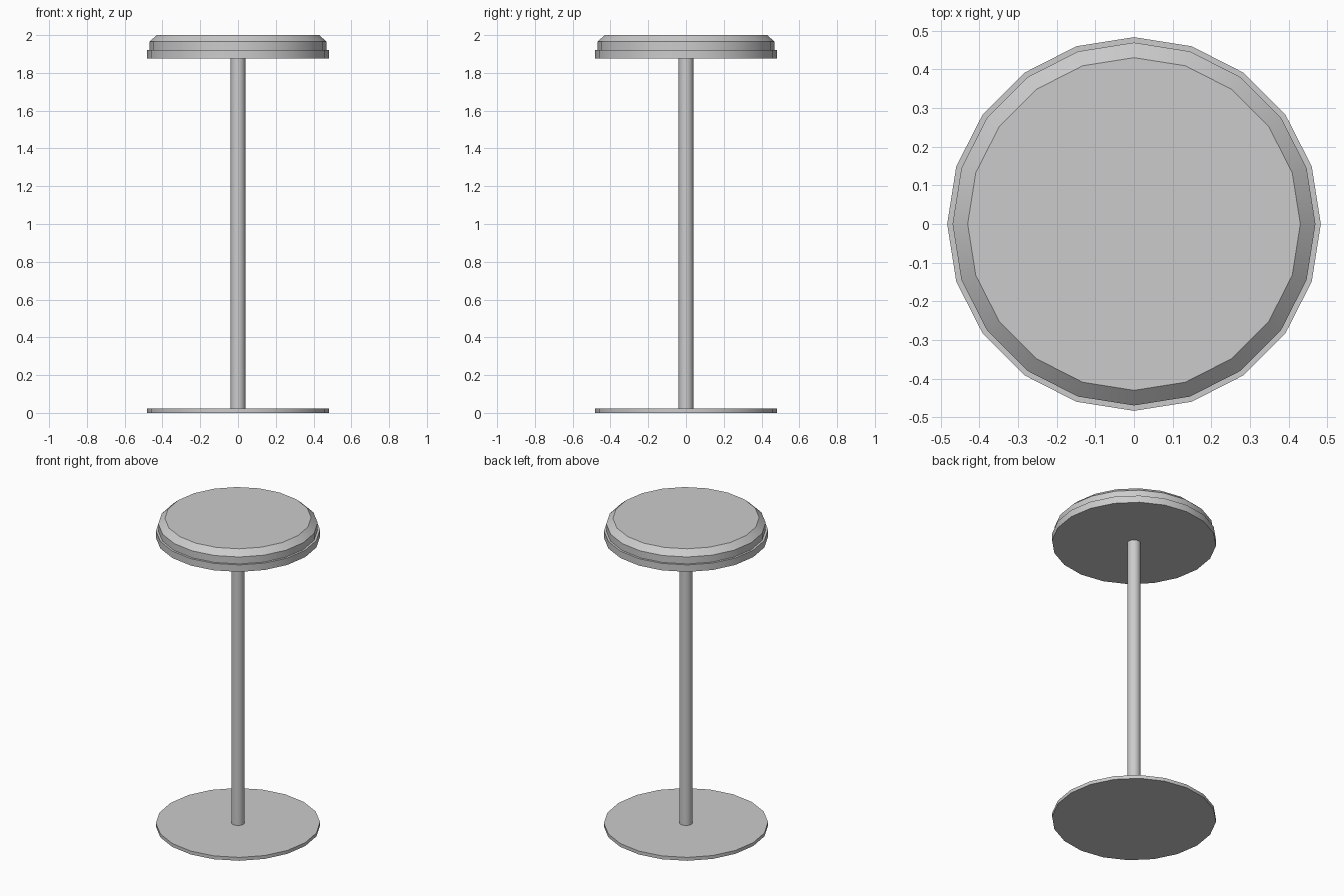
import bpy, bmesh, math

if "Cube" in bpy.data.objects:
    bpy.data.objects.remove(bpy.data.objects["Cube"])

SIDES = 20


def lathe(name, profile, sides=SIDES):
    """Closed solid of revolution from (radius, z) points, bottom to top."""
    bm = bmesh.new()
    rings = []
    for r, z in profile:
        rings.append([bm.verts.new((r * math.cos(2 * math.pi * i / sides),
                                    r * math.sin(2 * math.pi * i / sides), z))
                      for i in range(sides)])
    for low, high in zip(rings, rings[1:]):
        for i in range(sides):
            j = (i + 1) % sides
            bm.faces.new((low[i], low[j], high[j], high[i]))
    bm.faces.new(rings[0][::-1])
    bm.faces.new(rings[-1])
    mesh = bpy.data.meshes.new(name)
    bm.to_mesh(mesh)
    bm.free()
    obj = bpy.data.objects.new(name, mesh)
    bpy.context.collection.objects.link(obj)
    bpy.ops.object.select_all(action='DESELECT')
    obj.select_set(True)
    bpy.context.view_layer.objects.active = obj
    bpy.ops.object.shade_smooth_by_angle(angle=math.radians(30))
    return obj


# Thin floor plate
lathe("base_plate", [(0.483, 0.0), (0.483, 0.022)])

# Central column
lathe("pole", [(0.039, 0.022), (0.039, 1.875)])

# Seat support disc
lathe("seat_rim", [(0.483, 1.875), (0.483, 1.92)])

# Cushion with chamfered top edge
lathe("seat_cushion", [(0.469, 1.92), (0.469, 1.965), (0.43, 2.0)])
